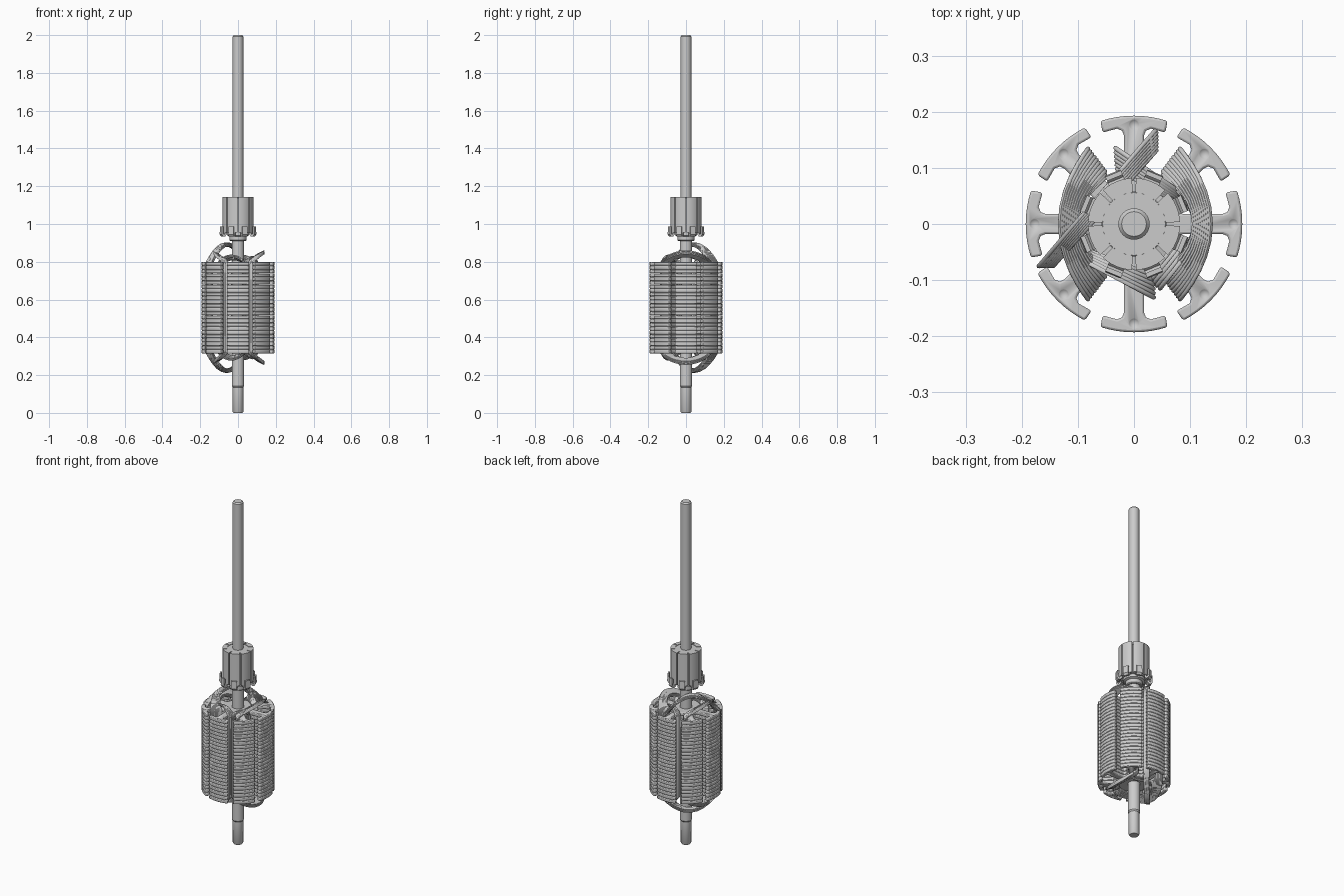
import bpy, bmesh
from math import sin, cos, pi, radians
from mathutils import Vector, Matrix

if "Cube" in bpy.data.objects:
    bpy.data.objects.remove(bpy.data.objects["Cube"])


def finish(name, bm, angle=35):
    bmesh.ops.recalc_face_normals(bm, faces=bm.faces)
    me = bpy.data.meshes.new(name)
    bm.to_mesh(me)
    bm.free()
    ob = bpy.data.objects.new(name, me)
    bpy.context.collection.objects.link(ob)
    bpy.ops.object.select_all(action='DESELECT')
    bpy.context.view_layer.objects.active = ob
    ob.select_set(True)
    bpy.ops.object.shade_smooth_by_angle(angle=radians(angle))
    return ob


def lathe(name, prof, n=32):
    bm = bmesh.new()
    rings = [[bm.verts.new((r * cos(2 * pi * i / n), r * sin(2 * pi * i / n), z))
              for i in range(n)] for r, z in prof]
    for a, b in zip(rings, rings[1:]):
        for i in range(n):
            bm.faces.new((a[i], a[(i + 1) % n], b[(i + 1) % n], b[i]))
    bm.faces.new(rings[0])
    bm.faces.new(rings[-1])
    return finish(name, bm)


def prism(bm, pts, vec):
    """Extrude a closed outline along vec."""
    a = [bm.verts.new(p) for p in pts]
    b = [bm.verts.new(Vector(p) + Vector(vec)) for p in pts]
    n = len(a)
    bm.faces.new(a)
    bm.faces.new(b)
    for i in range(n):
        bm.faces.new((a[i], a[(i + 1) % n], b[(i + 1) % n], b[i]))


# Shaft
lathe("shaft", [(0.024, 0), (0.028, 0.006), (0.028, 0.135), (0.033, 0.142), (0.033, 0.935),
                (0.028, 0.94), (0.028, 1.993), (0.022, 2.0)])

# Laminated core: one eight-pole plate, bevelled and stacked
Z0, Z1, COUNT = 0.315, 0.80, 24
pitch = (Z1 - Z0) / COUNT
half = [(0.193 * sin(radians(a)), 0.193 * cos(radians(a))) for a in (4.5, 9, 13.5, 18)]
half += [(0.056, 0.163), (0.030, 0.170), (0.021, 0.166), (0.018, 0.158), (0.018, 0.083)]
pole = [(-x, y) for x, y in reversed(half)] + [(0, 0.193)] + half
outline = []
for k in range(8):
    m = Matrix.Rotation(-k * pi / 4, 3, 'Z')
    outline += [m @ Vector((x, y, Z0)) for x, y in pole]
bm = bmesh.new()
prism(bm, outline, (0, 0, pitch * 0.98))
core = finish("laminated_core", bm, 40)
bev = core.modifiers.new("round", 'BEVEL')
bev.width, bev.segments, bev.limit_method, bev.angle_limit = 0.004, 2, 'ANGLE', radians(60)
arr = core.modifiers.new("stack", 'ARRAY')
arr.count, arr.use_relative_offset, arr.use_constant_offset = COUNT, False, True
arr.constant_offset_displace = (0, 0, pitch)

# Punched dimples on the end plates
bm = bmesh.new()
for k in range(8):
    for z in (Z0 - 0.009, Z1 + 0.009):
        a = k * pi / 4
        bmesh.ops.create_uvsphere(bm, u_segments=16, v_segments=10, radius=0.0135,
                                  matrix=Matrix.Translation((0.177 * cos(a), 0.177 * sin(a), z)))
cutter = finish("dimple_cutter", bm)
cutter.hide_render = True
bo = core.modifiers.new("dimples", 'BOOLEAN')
bo.object, bo.operation, bo.solver = cutter, 'DIFFERENCE', 'EXACT'
bpy.context.view_layer.objects.active = core
for mod in [m.name for m in core.modifiers if m.type in {'BEVEL', 'ARRAY', 'BOOLEAN'}]:
    bpy.ops.object.modifier_apply(modifier=mod)
bpy.data.objects.remove(cutter)


# Windings: nested closed wire loops running through two slots
ZM = (Z0 + Z1) / 2


def tube(bm, path, r, sides=6):
    n, rings = len(path), []
    for i, p in enumerate(path):
        t = (path[(i + 1) % n] - path[i - 1]).normalized()
        side = t.cross(Vector((path[i].x, path[i].y, 0))).normalized()
        up = t.cross(side).normalized()
        rings.append([bm.verts.new(p + r * (cos(2 * pi * j / sides) * side + sin(2 * pi * j / sides) * up))
                      for j in range(sides)])
    for i in range(n):
        a, b = rings[i], rings[(i + 1) % n]
        for j in range(sides):
            bm.faces.new((a[j], a[(j + 1) % sides], b[(j + 1) % sides], b[j]))


def coil(name, a0, b0, a1, b1, bow, rise, tilt=0.015, wires=9, layers=3, power=0.6, wr=0.0042):
    """a0/b0: inner wire's slot positions, a1/b1: outer wire's."""
    bm = bmesh.new()
    for w in range(wires):
        f = w / (wires - 1)
        for k in range(layers):
            a = Vector((*a0, 0)).lerp(Vector((*a1, 0)), f)
            b = Vector((*b0, 0)).lerp(Vector((*b1, 0)), f)
            d = (b - a).normalized()
            out = Vector((d.y, -d.x, 0))
            if out.dot(a + b) < 0:
                out = -out
            a, b = a - d * 0.006 * k, b + d * 0.006 * k
            path = []
            for s in (1, -1):
                for i in range(15):
                    t = i / 14 if s > 0 else 1 - i / 14
                    t = (1 - cos(pi * t)) / 2
                    arch = max(0, sin(pi * t)) ** power
                    p = a.lerp(b, t) + out * bow * 4 * t * (1 - t)
                    h = (rise + tilt * f + 0.007 * k) * arch
                    path.append(p + Vector((0, 0, ZM + s * ((Z1 - Z0) / 2 - 0.01 + h))))
            tube(bm, path, wr)
    return finish(name, bm, 60)


coil("winding_right", (0.052, 0.082), (0.052, -0.082), (0.082, 0.122), (0.082, -0.122), 0.055, 0.038)
coil("winding_left", (-0.052, 0.082), (-0.052, -0.082), (-0.082, 0.122), (-0.082, -0.122), 0.05, 0.035)
coil("winding_outer", (0.032, 0.122), (-0.136, -0.066), (0.032, 0.16), (-0.162, -0.066), 0.0, 0.095,
     tilt=0.0, wires=7, power=0.85)
coil("winding_back", (0.065, 0.045), (-0.025, 0.095), (0.085, 0.055), (-0.028, 0.132), 0.0, 0.02, wires=6, layers=2)
coil("winding_front", (-0.075, -0.05), (0.028, -0.09), (-0.1, -0.06), (0.03, -0.128), 0.0, 0.022, wires=6, layers=2)
coil("winding_corner", (0.03, -0.09), (0.08, -0.03), (0.05, -0.11), (0.1, -0.045), 0.0, 0.015, wires=5, layers=2)

# Commutator insulator
lathe("commutator_hub", [(0.04, 0.91), (0.045, 0.914), (0.045, 0.935), (0.058, 0.94),
                         (0.058, 1.138), (0.056, 1.14)])

# Commutator bars, gaps on the pole axes
bm = bmesh.new()
for k in range(8):
    c = 22.5 + 45 * k
    angs = [radians(c - 20 + 40 * i / 6) for i in range(7)]
    pts = [(0.082 * cos(a), 0.082 * sin(a), 0.955) for a in angs]
    pts += [(0.056 * cos(a), 0.056 * sin(a), 0.955) for a in reversed(angs)]
    prism(bm, pts, (0, 0, 0.187))
finish("commutator_bars", bm)

# Wire hooks, bent outward and up at the foot of each bar
hook = [(0.070, 0.985), (0.070, 0.945), (0.080, 0.934), (0.091, 0.934), (0.099, 0.945), (0.097, 0.988),
        (0.089, 0.988), (0.090, 0.950), (0.085, 0.944), (0.080, 0.950), (0.080, 0.985)]
bm = bmesh.new()
for k in range(8):
    m = Matrix.Rotation(radians(22.5 + 45 * k), 3, 'Z')
    prism(bm, [m @ Vector((r, -0.015, z)) for r, z in hook], m @ Vector((0, 0.03, 0)))
finish("commutator_hooks", bm)
